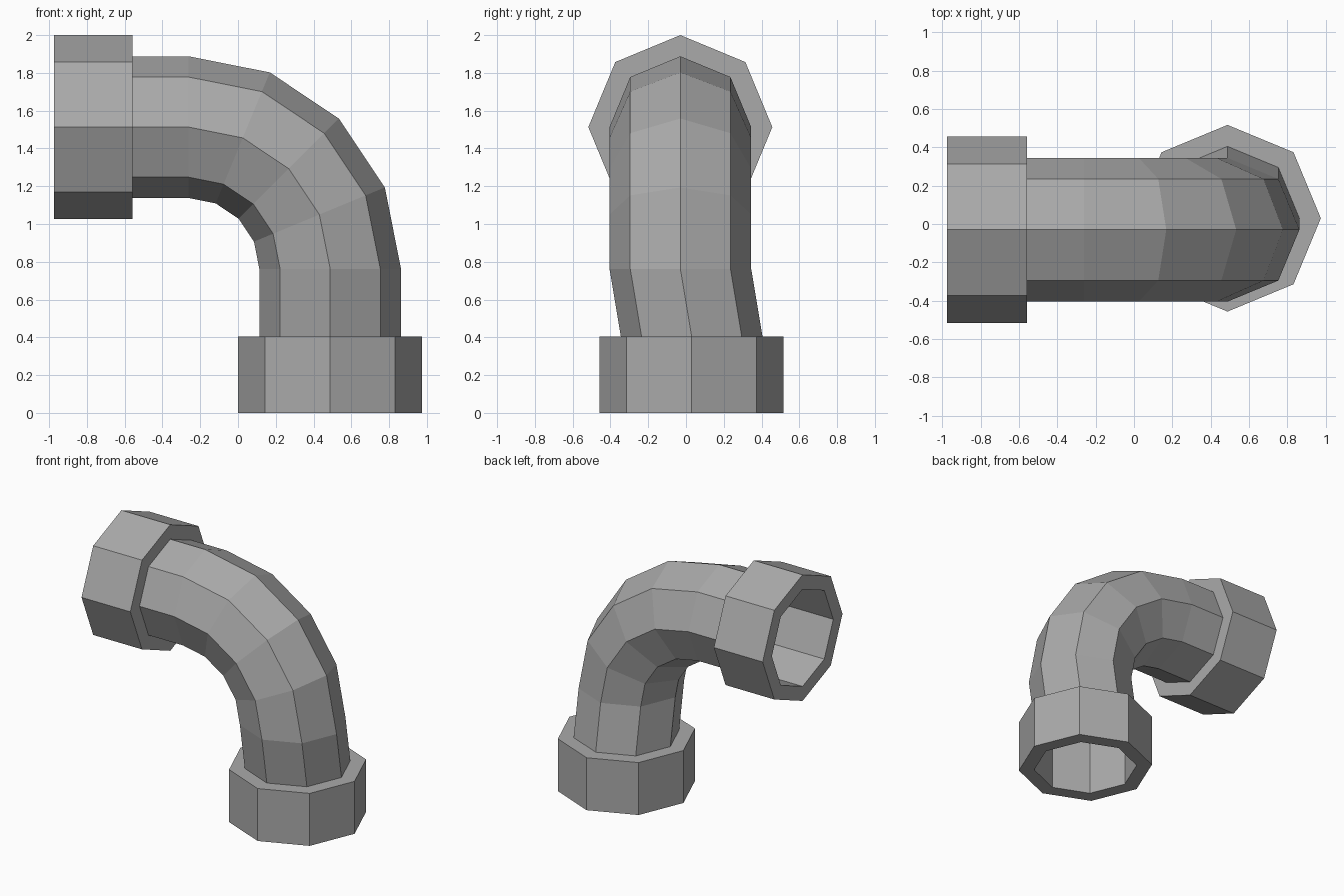
import bpy
import bmesh
import math
from mathutils import Vector

cube = bpy.data.objects.get("Cube")
if cube:
    bpy.data.objects.remove(cube, do_unlink=True)

SIDES = 8
PIPE_R, COLLAR_R = 0.375, 0.487
BEND_R, BEND_STEPS = 0.75, 4
OFFSET_Y = 0.03                      # the two ends are slightly out of line
BEND = Vector((-0.262, -OFFSET_Y, 0.763))
SIDE, UP, RIGHT = Vector((0, 1, 0)), Vector((0, 0, 1)), Vector((1, 0, 0))

grey = bpy.data.materials.new("pipe grey")
grey.use_nodes = True
colour = (0.4, 0.4, 0.4, 1)
grey.diffuse_color = colour
grey.node_tree.nodes["Principled BSDF"].inputs["Base Color"].default_value = colour


def loft(name, rings, closed=False):
    """Skin a list of (centre, radial direction, radius) octagons."""
    bm = bmesh.new()
    loops = []
    for centre, radial, radius in rings:
        angles = [math.tau * i / SIDES for i in range(SIDES)]
        loops.append([bm.verts.new(centre + radius * (math.cos(a) * SIDE + math.sin(a) * radial))
                      for a in angles])
    pairs = list(zip(loops, loops[1:]))
    if closed:
        pairs.append((loops[-1], loops[0]))
    for a, b in pairs:
        for i in range(SIDES):
            j = (i + 1) % SIDES
            bm.faces.new((a[i], a[j], b[j], b[i]))
    bmesh.ops.recalc_face_normals(bm, faces=bm.faces)
    mesh = bpy.data.meshes.new(name)
    bm.to_mesh(mesh)
    bm.free()
    mesh.materials.append(grey)
    obj = bpy.data.objects.new(name, mesh)
    bpy.context.collection.objects.link(obj)
    return obj


def collar(name, outer_end, inner_end, radial):
    """Hollow octagonal sleeve between two points."""
    section = [(outer_end, PIPE_R), (outer_end, COLLAR_R),
               (inner_end, COLLAR_R), (inner_end, PIPE_R)]
    loft(name, [(c, radial, r) for c, r in section], closed=True)


# End points of the collars
axis_z = BEND.z + BEND_R
axis_x = BEND.x + BEND_R
top_open = Vector((-0.975, -OFFSET_Y, axis_z))
top_joint = Vector((-0.558, -OFFSET_Y, axis_z))
base_open = Vector((axis_x, OFFSET_Y, 0))
base_joint = Vector((axis_x, OFFSET_Y, 0.405))

# Elbow pipe: straight run, quarter bend, short offset drop
path = [(top_joint, UP, PIPE_R)]
for k in range(BEND_STEPS + 1):
    t = math.pi / 2 * k / BEND_STEPS
    radial = math.sin(t) * RIGHT + math.cos(t) * UP
    path.append((BEND + BEND_R * radial, radial, PIPE_R))
path.append((base_joint, RIGHT, PIPE_R))
loft("elbow_pipe", path)

# Collars at both open ends
collar("upper_collar", top_open, top_joint, UP)
collar("lower_collar", base_open, base_joint, RIGHT)
